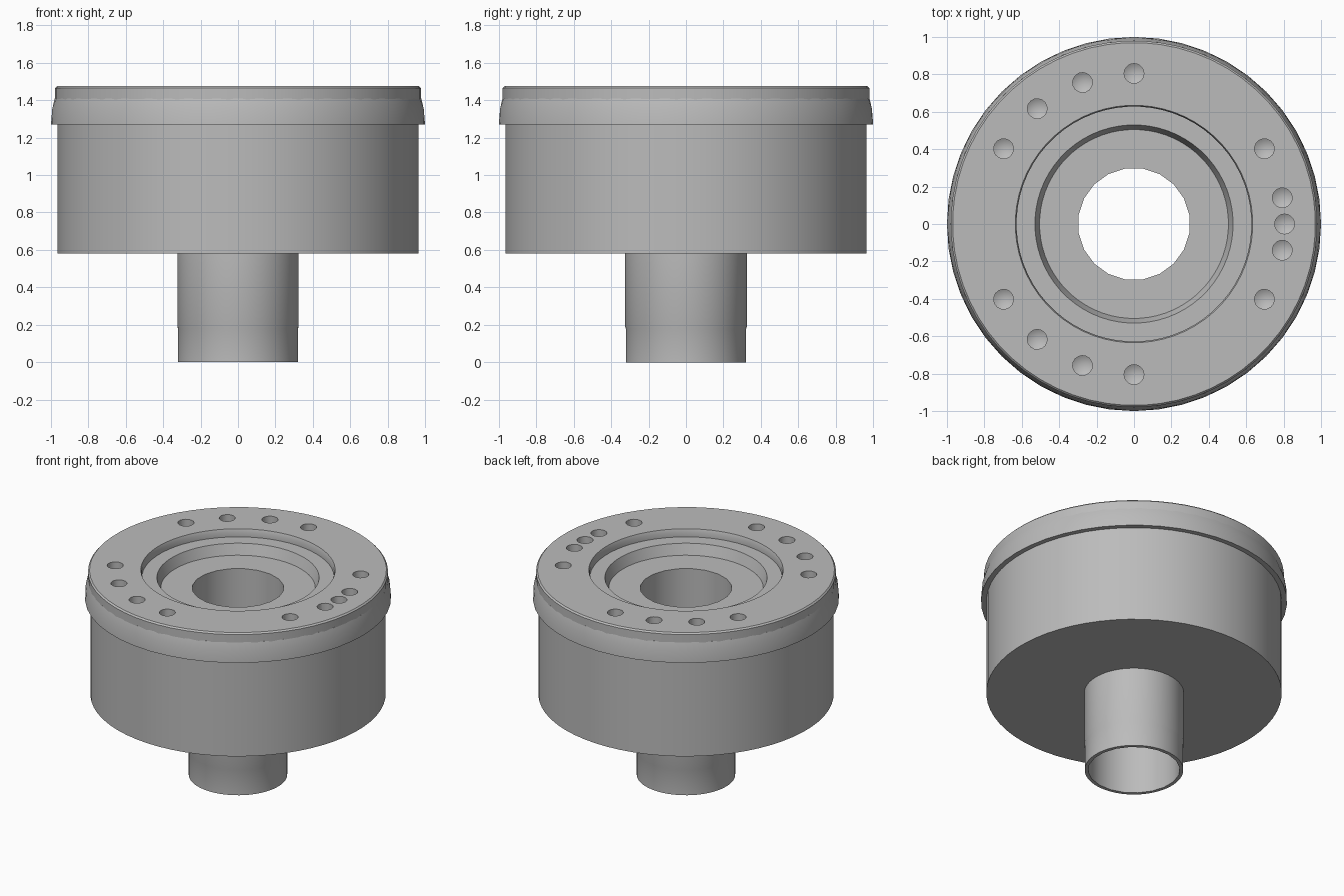
import bpy, bmesh, math
from mathutils import Matrix

cube = bpy.data.objects.get("Cube")
if cube:
    bpy.data.objects.remove(cube, do_unlink=True)

GREY = (0.5, 0.5, 0.5, 1)
metal = bpy.data.materials.new("plain grey metal")
metal.use_nodes = True
metal.diffuse_color = GREY
metal.node_tree.nodes["Principled BSDF"].inputs["Base Color"].default_value = GREY


def make_object(name, bm):
    bmesh.ops.recalc_face_normals(bm, faces=bm.faces)
    mesh = bpy.data.meshes.new(name)
    bm.to_mesh(mesh)
    bm.free()
    mesh.materials.append(metal)
    ob = bpy.data.objects.new(name, mesh)
    bpy.context.collection.objects.link(ob)
    return ob


def lathe(name, profile, sides, closed=False, twist=0.0):
    """Revolve (radius, z) points about z; twist turns each ring by part of a side."""
    bm = bmesh.new()
    rings = []
    for i, (r, z) in enumerate(profile):
        ring = []
        for k in range(sides):
            a = math.tau * (k + 0.5 + twist * i) / sides
            ring.append(bm.verts.new((r * math.cos(a), r * math.sin(a), z)))
        rings.append(ring)
    pairs = list(zip(rings, rings[1:]))
    if closed:
        pairs.append((rings[-1], rings[0]))
    else:
        bm.faces.new(rings[0])
        bm.faces.new(rings[-1])
    for low, high in pairs:
        for k in range(sides):
            n = (k + 1) % sides
            if twist and not (low is rings[-1]):
                bm.faces.new((low[k], low[n], high[k]))
                bm.faces.new((low[n], high[n], high[k]))
            else:
                bm.faces.new((low[k], low[n], high[n], high[k]))
    return make_object(name, bm)


def cut(target, cutter):
    mod = target.modifiers.new("cut", "BOOLEAN")
    mod.operation = "DIFFERENCE"
    mod.solver = "EXACT"
    mod.object = cutter
    bpy.ops.object.select_all(action="DESELECT")
    bpy.context.view_layer.objects.active = target
    target.select_set(True)
    bpy.ops.object.modifier_apply(modifier=mod.name)
    bpy.data.objects.remove(cutter, do_unlink=True)


TOP = 1.475

# Stem, drum, rim and stepped recess in one turned piece
housing = lathe("housing", [
    (0.322, 0), (0.322, 0.18), (0.325, 0.19), (0.325, 0.58),
    (0.965, 0.58), (0.965, 1.3), (0.98, 1.32), (0.98, TOP - 0.01),
    (0.97, TOP), (0.635, TOP), (0.628, TOP - 0.02), (0.628, TOP - 0.055),
    (0.53, TOP - 0.055), (0.505, TOP - 0.13),
], 64)

# Central bore
cut(housing, lathe("bore_cutter", [(0.3, -0.1), (0.3, 1.6)], 20))

# Drilled holes with pointed bottoms
bm = bmesh.new()
for angle in (-30, -10, 0, 10, 30, 90, 110, 130, 150, 210, 230, 250, 270):
    place = Matrix.Rotation(math.radians(angle), 4, "Z") @ Matrix.Translation((0.805, 0, TOP))
    for r_low, r_high, z_low, z_high in ((0.053, 0.053, -0.08, 0.05), (0, 0.053, -0.11, -0.08)):
        depth = z_high - z_low
        bmesh.ops.create_cone(bm, cap_ends=(r_low > 0), segments=16, radius1=r_low,
                              radius2=r_high, depth=depth,
                              matrix=place @ Matrix.Translation((0, 0, (z_low + z_high) / 2)))
# Merge each cylinder with its tip and drop the caps between them
bmesh.ops.remove_doubles(bm, verts=bm.verts, dist=0.0005)
inner = [f for f in bm.faces if len(f.verts) > 4 and f.calc_center_median().z < TOP]
bmesh.ops.delete(bm, geom=inner, context="FACES_ONLY")
cut(housing, make_object("hole_cutter", bm))

# Faceted grip band around the rim
band = lathe("grip_band", [
    (0.95, 1.27), (1.0, 1.27), (0.995, 1.355), (0.98, 1.41), (0.95, 1.41),
], 48, closed=True, twist=0.5)

bpy.ops.object.select_all(action="DESELECT")
for ob in (housing, band):
    ob.select_set(True)
bpy.context.view_layer.objects.active = housing
bpy.ops.object.shade_smooth_by_angle(angle=math.radians(30))
